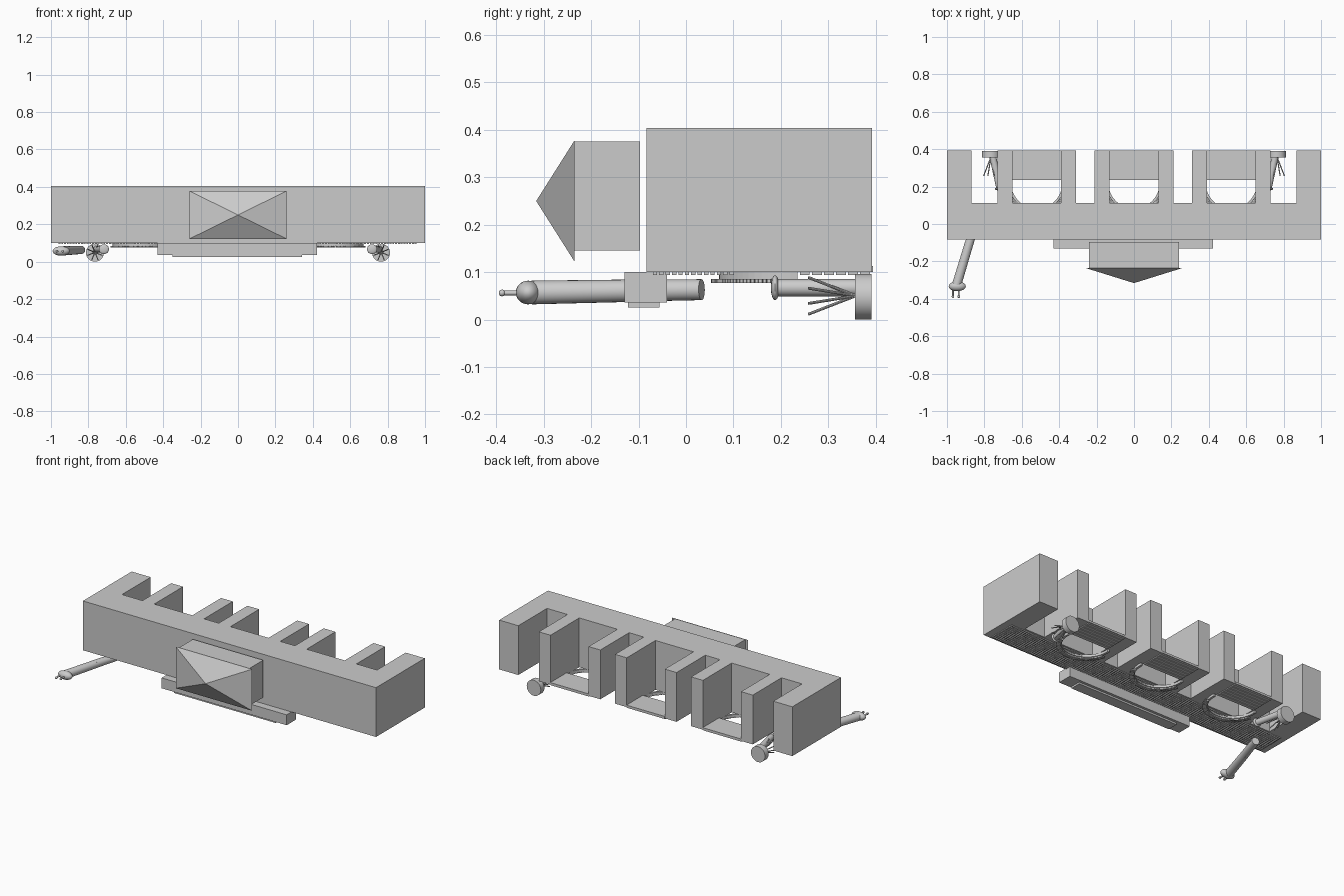
import bpy, bmesh, math
from mathutils import Vector, Matrix

if "Cube" in bpy.data.objects:
    bpy.data.objects.remove(bpy.data.objects["Cube"])

def make(name, bm, smooth=False):
    bmesh.ops.recalc_face_normals(bm, faces=bm.faces)
    me = bpy.data.meshes.new(name)
    bm.to_mesh(me)
    bm.free()
    ob = bpy.data.objects.new(name, me)
    bpy.context.collection.objects.link(ob)
    if smooth:
        bpy.ops.object.select_all(action='DESELECT')
        ob.select_set(True)
        bpy.context.view_layer.objects.active = ob
        bpy.ops.object.shade_smooth_by_angle(angle=math.radians(40))
    return ob

def add_box(bm, x0, x1, y0, y1, z0, z1):
    m = Matrix.Translation(((x0 + x1) / 2, (y0 + y1) / 2, (z0 + z1) / 2)) @ Matrix.Diagonal((x1 - x0, y1 - y0, z1 - z0, 1))
    bmesh.ops.create_cube(bm, size=1, matrix=m)

def add_rod(bm, a, b, r1, r2=None, seg=24):
    a, b = Vector(a), Vector(b)
    d = b - a
    m = Matrix.Translation((a + b) / 2) @ d.to_track_quat('Z', 'Y').to_matrix().to_4x4()
    bmesh.ops.create_cone(bm, cap_ends=True, segments=seg, radius1=r1,
                          radius2=r1 if r2 is None else r2, depth=d.length, matrix=m)

def add_ball(bm, c, s):
    m = Matrix.Translation(c) @ Matrix.Diagonal((*s, 1))
    bmesh.ops.create_uvsphere(bm, u_segments=24, v_segments=14, radius=1, matrix=m)

def box(name, *dims):
    bm = bmesh.new()
    add_box(bm, *dims)
    return make(name, bm)

def add_prism(bm, pts, z0, z1):
    f = bm.faces.new([bm.verts.new((x, y, z0)) for x, y in pts])
    r = bmesh.ops.extrude_face_region(bm, geom=[f])
    bmesh.ops.translate(bm, vec=(0, 0, z1 - z0), verts=[v for v in r['geom'] if isinstance(v, bmesh.types.BMVert)])
    if f not in bm.faces[:]:
        return
    
# Main comb-shaped body: front slab with fingers toward the back
FRONT, MID, BACK = -0.083, 0.112, 0.392
notches = [(-.87, -.73), (-.65, -.39), (-.31, -.21), (-.13, .13), (.21, .31), (.39, .65), (.73, .87)]
outline = [(-1, FRONT), (1, FRONT), (1, BACK)]
for a, b in reversed(notches):
    outline += [(b, BACK), (b, MID), (a, MID), (a, BACK)]
outline.append((-1, BACK))
bm = bmesh.new()
add_prism(bm, outline, 0.1, 0.404)
make("main_body", bm)

# Small studs under the front slab
bm = bmesh.new()
for i in range(128):
    for j in range(13):
        x, y = -0.96 + i * 0.015, -0.07 + j * 0.0135
        add_box(bm, x, x + 0.01, y, y + 0.009, 0.094, 0.1)
make("underside_studs", bm)

# Three bays: floor, ribs and half rings
for k, cx in enumerate((-0.52, 0, 0.52)):
    box(f"bay_floor_{k}", cx - .13, cx + .13, .235, .394, .1, .113)
    bm = bmesh.new()
    for j in range(6):
        y = .24 + j * .0255
        add_box(bm, cx - .13, cx + .13, y, y + .021, .094, .1)
    make(f"bay_floor_ribs_{k}", bm)
    bm = bmesh.new()
    cy, n = .22, 32
    ang = [math.radians(174 + 192 * i / n) for i in range(n + 1)]
    pts = [(cx + .15 * math.cos(a), cy + .15 * math.sin(a)) for a in ang]
    pts += [(cx + .137 * math.cos(a), cy + .137 * math.sin(a)) for a in reversed(ang)]
    add_prism(bm, pts, .085, .1)
    make(f"bay_ring_{k}", bm)
    bm = bmesh.new()
    for i in range(48):
        a0 = math.radians(194 + 152 * i / 48)
        a1 = a0 + math.radians(2.6)
        add_prism(bm, [(cx + r * math.cos(a), cy + r * math.sin(a))
                       for r, a in ((.142, a0), (.167, a0), (.167, a1), (.142, a1))], .077, .085)
    make(f"bay_ring_teeth_{k}", bm)

# Front block and pyramid nose
box("front_block", -.24, .24, -.235, -.097, .146, .376)
bm = bmesh.new()
base = [bm.verts.new((x, -.235, z)) for x, z in ((-.26, .122), (.26, .122), (.26, .378), (-.26, .378))]
tip = bm.verts.new((0, -.316, .25))
bm.faces.new(base)
for i in range(4):
    bm.faces.new((base[i], base[(i + 1) % 4], tip))
make("pyramid_nose", bm)

# Bar hanging under the front
box("lower_bar", -.43, .423, -.13, -.04, .036, .1)
box("lower_bar_foot", -.35, .343, -.122, -.056, .025, .036)

# Arm at the left front
bm = bmesh.new()
add_rod(bm, (-.838, .033, .063), (-.888, -.125, .061), .022, .0235)
add_rod(bm, (-.882, -.105, .061), (-.948, -.325, .057), .0235, .025)
make("arm", bm, True)
bm = bmesh.new()
add_ball(bm, (-.945, -.333, .057), (.046, .026, .025))
make("arm_end", bm, True)
bm = bmesh.new()
for x in (-.968, -.937):
    add_rod(bm, (x, -.34, .056), (x, -.388, .056), .005, seg=12)
    add_ball(bm, (x, -.388, .056), (.007, .007, .007))
make("arm_fingers", bm, True)

# Rear discs with spokes, and a rod with a rounded end, mirrored
for side, s in (("left", -1), ("right", 1)):
    bm = bmesh.new()
    add_rod(bm, (s * .765, .356, .048), (s * .765, .391, .048), .048, seg=32)
    make(f"rear_disc_{side}", bm, True)
    bm = bmesh.new()
    for i in range(8):
        a = math.tau * i / 8 + math.pi / 8
        add_rod(bm, (s * .765, .358, .05),
                (s * .765 + .042 * math.cos(a), .258, .05 + .042 * math.sin(a)), .003, seg=8)
    make(f"rear_spokes_{side}", bm, True)
    bm = bmesh.new()
    add_rod(bm, (s * .755, .36, .067), (s * .718, .19, .067), .018)
    make(f"rear_rod_{side}", bm, True)
    bm = bmesh.new()
    add_ball(bm, (s * .717, .188, .067), (.027, .009, .026))
    make(f"rear_rod_end_{side}", bm, True)
